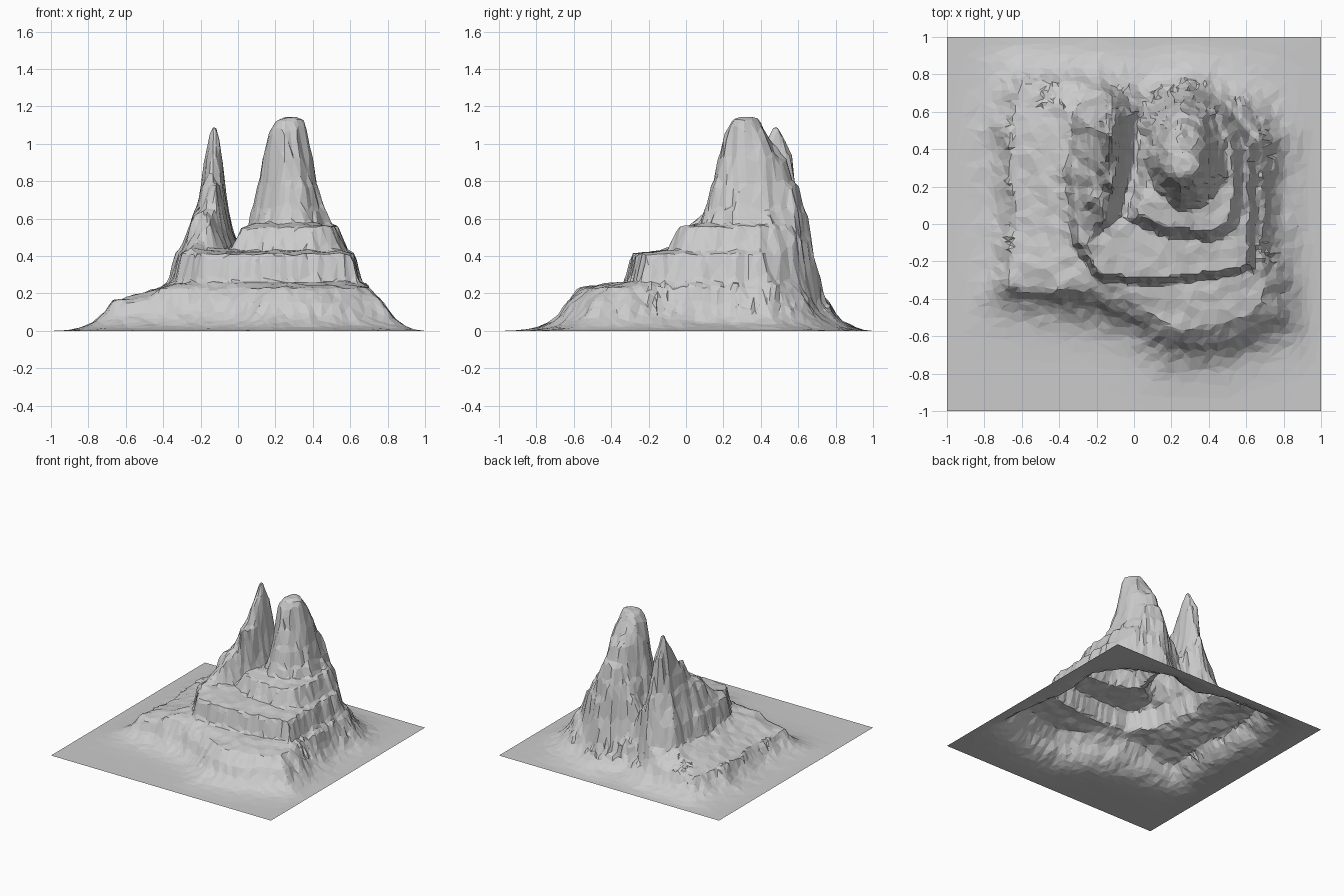
import bpy, bmesh, math, random
from mathutils import Vector, noise

if "Cube" in bpy.data.objects:
    bpy.data.objects.remove(bpy.data.objects["Cube"])

random.seed(4)
N = 120  # grid cells per side


def oval(x0, x1, y0, y1, n=9):
    cx, cy, rx, ry = (x0 + x1) / 2, (y0 + y1) / 2, (x1 - x0) / 2, (y1 - y0) / 2
    return [(cx + rx * math.cos(6.2832 * i / n + .3), cy + ry * math.sin(6.2832 * i / n + .3))
            for i in range(n)]


def inside_distance(px, py, poly):
    """Signed distance to a polygon, positive inside."""
    best, inside = 1e9, False
    ax, ay = poly[-1]
    for bx, by in poly:
        ex, ey, wx, wy = bx - ax, by - ay, px - ax, py - ay
        t = max(0, min(1, (wx * ex + wy * ey) / (ex * ex + ey * ey)))
        best = min(best, (wx - ex * t) ** 2 + (wy - ey * t) ** 2)
        if (ay > py) != (by > py) and px < ax + ex * (py - ay) / ey:
            inside = not inside
        ax, ay = bx, by
    return math.sqrt(best) if inside else -math.sqrt(best)


# Outlines of the terraces
foot = [(-.67, -.34), (-.2, -.43), (0, -.5), (.2, -.64), (.45, -.63), (.77, -.5), (.77, -.3),
        (.71, 0), (.72, .45), (.6, .63), (.3, .745), (.05, .67), (-.2, .75), (-.6, .765),
        (-.68, .5), (-.64, .1)]
low = [(-.42, -.34), (-.1, -.38), (.02, -.44), (.25, -.575), (.5, -.53), (.7, -.42), (.68, .48),
       (.55, .61), (.3, .725), (.05, .64), (-.18, .725), (-.38, .63), (-.42, .3), (-.38, 0)]
mid = [(-.31, -.1), (-.18, -.28), (0, -.3), (.4, -.28), (.62, -.23), (.63, .42), (.5, .59),
       (.3, .695), (.05, .58), (-.12, .69), (-.3, .6), (-.34, .25)]
high = [(.0, .03), (.2, -.04), (.4, -.06), (.53, 0), (.56, .4), (.46, .58), (.26, .68),
        (.08, .57), (.05, .3)]

# Contours from outside in: height, outline, outward offset
base = [(.155, foot, 0), (.23, low, 0), (.265, mid, .025), (.41, mid, -.01)]
wide_peak = base + [(.43, high, .035), (.555, high, -.02),
                    (.575, oval(.06, .5, .065, .66), 0), (.76, oval(.115, .43, .125, .6), 0),
                    (.95, oval(.14, .39, .185, .51), 0), (1.07, oval(.17, .36, .21, .43), 0),
                    (1.125, oval(.205, .34, .24, .39), 0), (1.14, oval(.24, .31, .27, .35), 0)]
thin_peak = base + [
    (.44, [(-.28, 0), (-.25, -.11), (-.07, .05), (-.02, .3), (.02, .6), (-.1, .685), (-.28, .58), (-.3, .3)], 0),
    (.57, [(-.255, .12), (-.16, .03), (-.06, .25), (-.03, .55), (-.12, .66), (-.25, .52)], 0),
    (.76, [(-.2, .3), (-.12, .2), (-.08, .35), (-.06, .52), (-.11, .61), (-.2, .5)], 0),
    (.95, oval(-.175, -.085, .38, .58), 0), (1.09, oval(-.145, -.12, .46, .5), 0)]


def height(x, y, contours):
    prev = None
    for z, poly, off in contours:
        d = inside_distance(x, y, poly) + off
        if d <= 0:
            if prev is None:  # soft skirt onto the plain
                return z * math.exp(d / .075)
            return prev[0] + (z - prev[0]) * prev[1] / (prev[1] - d + 1e-6)
        prev = (z, d)
    return prev[0]


# Rocky sheet: height field with weathered outlines
bm = bmesh.new()
bmesh.ops.create_grid(bm, x_segments=N, y_segments=N, size=1)
for v in bm.verts:
    x, y = v.co.x, v.co.y
    edge = 1 - max(abs(x), abs(y))
    w = noise.noise_vector(Vector((x * 9, y * 9, 3))) * .018
    w += noise.noise_vector(Vector((x * 24, y * 24, 7))) * .012
    px, py = x + w.x, y + w.y
    z = max(height(px, py, wide_peak), height(px, py, thin_peak))
    if .57 < z < 1.0:  # stepped strata on the peaks
        z += .014 * math.sin(6.2832 * (z - .57) / .1433)
    z += .012 * noise.noise(Vector((x * 12, y * 12, 1))) * min(1, z * 4)
    z *= min(1, edge / .12)
    # crumbling crags along the back, left and right feet
    if .1 < z < .25 and y > -.2 and (abs(x) > .64 or y > .62):
        a = max(0, noise.noise(Vector((x * 6, y * 6, 9))) + .35) * .012
        v.co.x += random.uniform(-a, a)
        v.co.y += random.uniform(-a, a)
        z += random.uniform(-a, a) * 1.5
    v.co.z = max(0, z)

mesh = bpy.data.meshes.new("rock_mountain")
bm.to_mesh(mesh)
bm.free()
rock = bpy.data.objects.new("rock_mountain", mesh)
bpy.context.collection.objects.link(rock)

# Irregular flat facets
dec = rock.modifiers.new("facets", 'DECIMATE')
dec.ratio = .17
